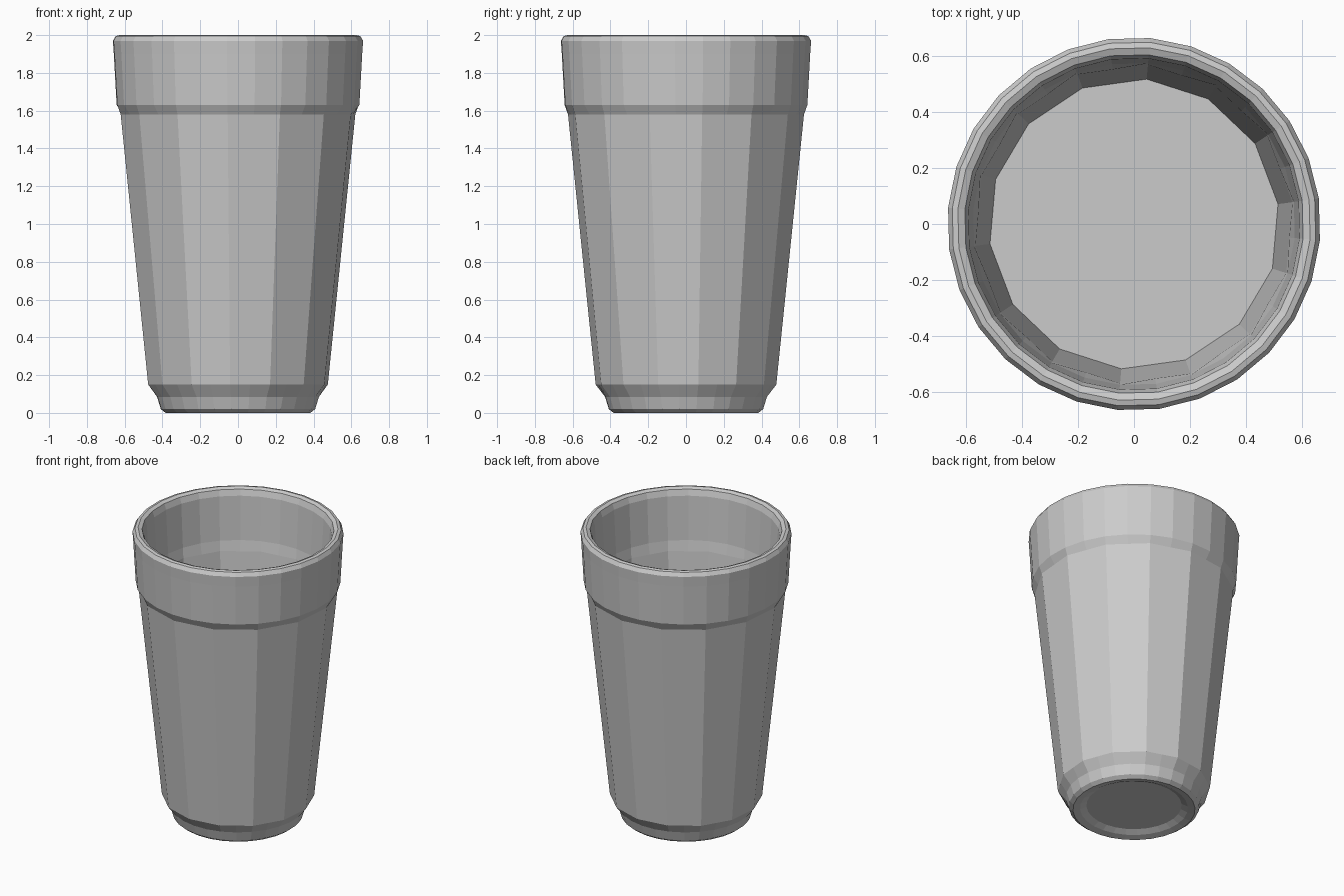
import bpy, bmesh, math

if "Cube" in bpy.data.objects:
    bpy.data.objects.remove(bpy.data.objects["Cube"])

PANELS = 14
SIDES = PANELS * 2                    # one vertex per panel corner and panel middle
PHASE = math.radians(-95)
FLAT = math.cos(math.pi / PANELS)     # pulls panel middles in, so panels are flat


def ring(bm, r, z, panelled):
    verts = []
    for i in range(SIDES):
        a = PHASE + i * 2 * math.pi / SIDES
        rad = r * FLAT if panelled and i % 2 else r
        verts.append(bm.verts.new((rad * math.cos(a), rad * math.sin(a), z)))
    return verts


def lathe(name, profile, cap_start=True, cap_end=True):
    bm = bmesh.new()
    rings = [ring(bm, *p) for p in profile]
    for lo, hi in zip(rings, rings[1:]):
        for i in range(SIDES):
            j = (i + 1) % SIDES
            bm.faces.new((lo[i], lo[j], hi[j], hi[i]))
    if cap_start:
        bm.faces.new(rings[0][::-1])
    if cap_end:
        bm.faces.new(rings[-1])
    # merge the two halves of each flat panel
    bmesh.ops.dissolve_limit(bm, angle_limit=math.radians(0.5),
                             verts=bm.verts, edges=bm.edges)
    mesh = bpy.data.meshes.new(name)
    bm.to_mesh(mesh)
    bm.free()
    ob = bpy.data.objects.new(name, mesh)
    bpy.context.collection.objects.link(ob)
    return ob


# Inner wall radius at the panelled section, tapering with the outside
def inner(z):
    return 0.57 - (1.58 - z) * 0.098


FILL = 1.05

# Glass: (radius, height, panelled) from the underside recess, up and over the rim
lathe("glass", [
    (0.30, 0.03, False),
    (0.34, 0.01, False),
    (0.385, 0.0, False),
    (0.41, 0.02, False),
    (0.43, 0.085, False),
    (0.48, 0.15, True),
    (0.627, 1.58, True),
    (0.645, 1.63, False),
    (0.66, 1.90, False),
    (0.665, 1.97, False),
    (0.65, 1.995, False),
    (0.63, 2.0, False),
    (0.605, 1.99, False),
    (0.592, 1.95, False),
    (0.575, 1.65, False),
    (inner(1.58), 1.58, True),
    (inner(0.25), 0.25, True),
    (0.36, 0.17, False),
])

# Flat surface of the contents inside the glass
lathe("fill_surface", [
    (inner(FILL - 0.02), FILL - 0.02, True),
    (inner(FILL), FILL, True),
])
